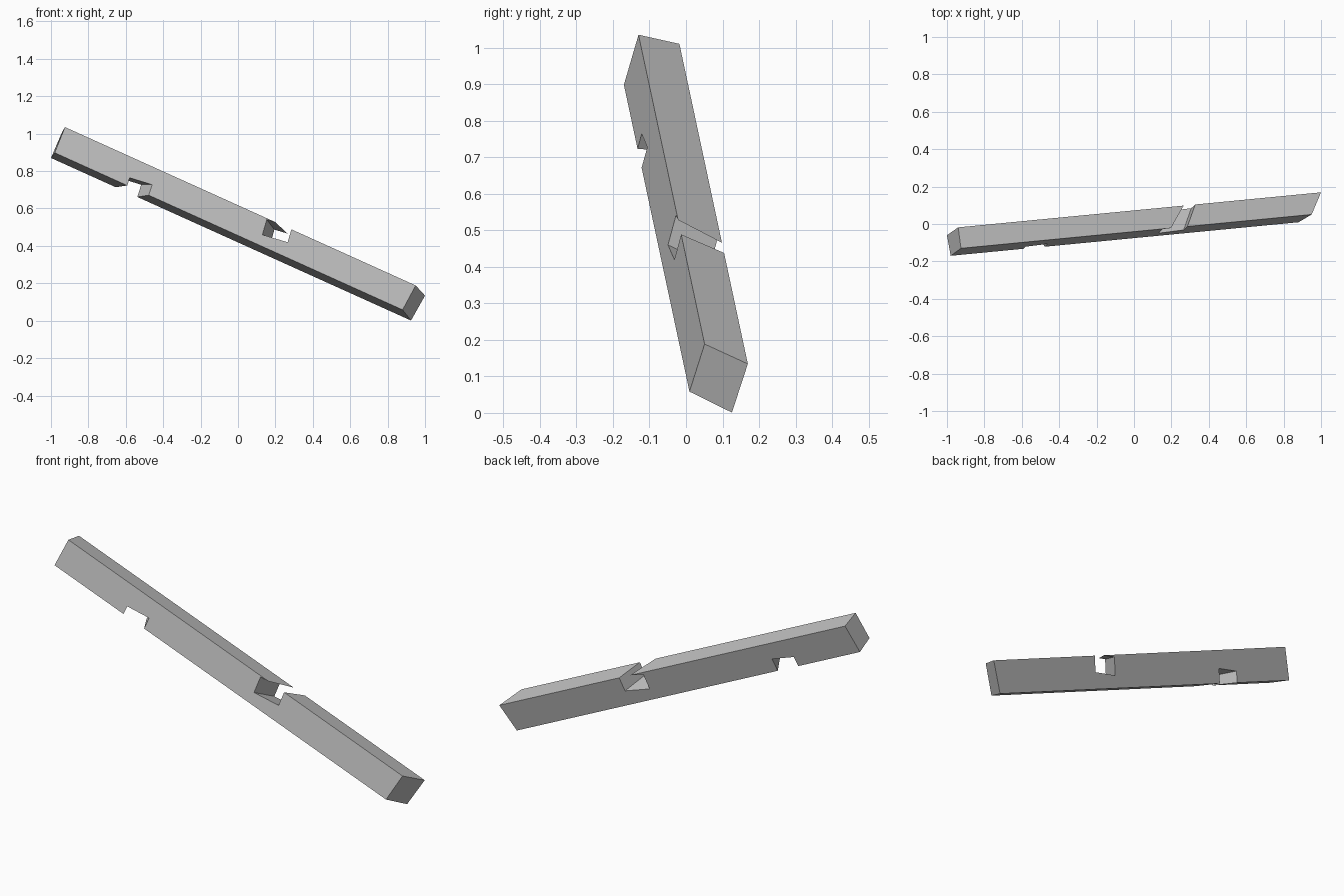
import bpy
import bmesh
from mathutils import Vector

old = bpy.data.objects.get("Cube")
if old:
    bpy.data.objects.remove(old, do_unlink=True)

grey = bpy.data.materials.new("plain_grey")
grey.use_nodes = True
colour = (0.53, 0.53, 0.53, 1)
grey.diffuse_color = colour
grey.node_tree.nodes["Principled BSDF"].inputs["Base Color"].default_value = colour


def prism(name, start, end):
    """Solid joining two matching four-point rings."""
    bm = bmesh.new()
    a = [bm.verts.new(p) for p in start]
    b = [bm.verts.new(p) for p in end]
    bm.faces.new(a)
    bm.faces.new(b[::-1])
    for i in range(4):
        j = (i + 1) % 4
        bm.faces.new((a[j], a[i], b[i], b[j]))
    bmesh.ops.recalc_face_normals(bm, faces=bm.faces)
    mesh = bpy.data.meshes.new(name)
    bm.to_mesh(mesh)
    bm.free()
    mesh.materials.append(grey)
    obj = bpy.data.objects.new(name, mesh)
    bpy.context.collection.objects.link(obj)
    return obj


def notch_cutter(name, corner, across, up, through):
    """Skewed box that runs right through the beam's thickness."""
    c, e, h, d = map(Vector, (corner, across, up, through))
    ring = [c, c + e, c + e + h, c + h]
    return prism(name, [p - d for p in ring], [p + 2 * d for p in ring])


# Sloping beam with angled end cuts
axis = Vector((1, 0.0965, -0.4515))
upper_end = [Vector(p) for p in ((-0.925, -0.13, 1.035), (-0.94, -0.018, 1.01),
                                 (-1.0, -0.06, 0.87), (-0.98, -0.17, 0.898))]
runs = (1.875, 1.94, 1.925, 1.86)
lower_end = [p + axis * r for p, r in zip(upper_end, runs)]
beam = prism("notched_beam", upper_end, lower_end)

# Slanted housing notches, one in the top and one in the underside
cutters = [
    notch_cutter("top_notch_cutter", (0.13, -0.05, 0.46),
                 (0.135, 0.017, -0.04), (0.024, 0.023, 0.081), (0.042, 0.12, -0.056)),
    notch_cutter("underside_notch_cutter", (-0.578, -0.123, 0.764),
                 (0.118, 0.019, -0.037), (-0.04, -0.032, -0.12), (-0.058, 0.108, 0)),
]
for cutter in cutters:
    mod = beam.modifiers.new(cutter.name, "BOOLEAN")
    mod.operation = "DIFFERENCE"
    mod.solver = "EXACT"
    mod.object = cutter

# Apply the cuts and discard the cutters
bpy.context.view_layer.objects.active = beam
beam.select_set(True)
for mod in list(beam.modifiers):
    bpy.ops.object.modifier_apply(modifier=mod.name)
for cutter in cutters:
    bpy.data.objects.remove(cutter, do_unlink=True)
